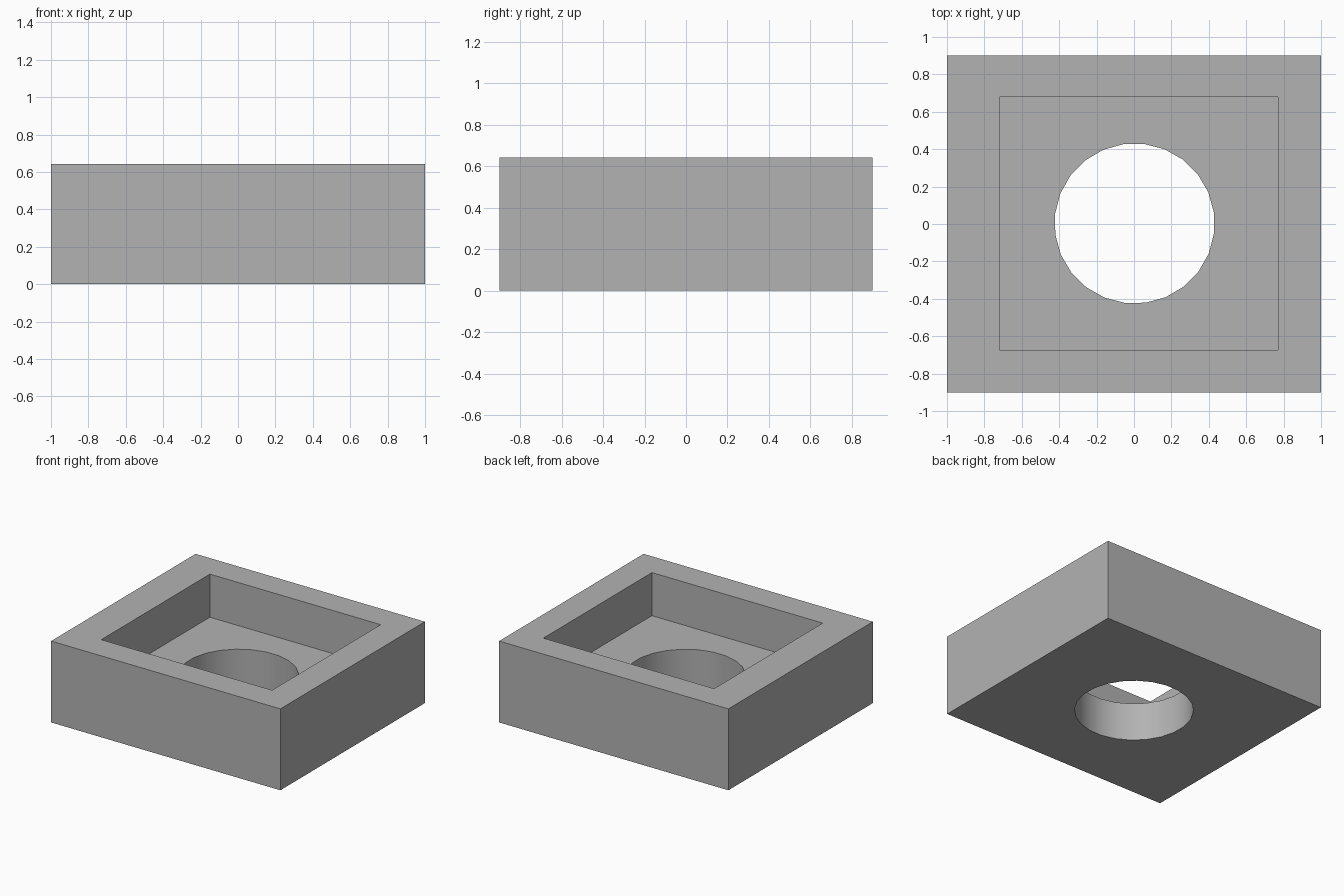
import bpy
import bmesh
from math import cos, sin, radians, tau

cube = bpy.data.objects.get("Cube")
if cube:
    bpy.data.objects.remove(cube, do_unlink=True)

HEIGHT, FLOOR = 0.642, 0.302
SIDES, RADIUS = 24, 0.428

grey = bpy.data.materials.new("plain grey")
grey.use_nodes = True
colour = (0.45, 0.45, 0.45, 1)
grey.diffuse_color = colour
grey.node_tree.nodes["Principled BSDF"].inputs["Base Color"].default_value = colour


def rectangle(x0, x1, y0, y1):
    return [(x0, y0), (x1, y0), (x1, y1), (x0, y1)]


outer = rectangle(-1, 1, -0.9, 0.9)
pocket = rectangle(-0.72, 0.77, -0.675, 0.678)
bore = [(0.003 + RADIUS * cos(a), 0.003 + RADIUS * sin(a))
        for a in (radians(8) + tau * i / SIDES for i in range(SIDES))]

bm = bmesh.new()


def ring(points, z):
    """Closed loop of edges at one height."""
    verts = [bm.verts.new((x, y, z)) for x, y in points]
    return [bm.edges.new((v, verts[i - 1])) for i, v in enumerate(verts)]


outer_low, outer_top = ring(outer, 0), ring(outer, HEIGHT)
pocket_low, pocket_top = ring(pocket, FLOOR), ring(pocket, HEIGHT)
bore_low, bore_top = ring(bore, 0), ring(bore, FLOOR)

# Upright walls: outside, pocket and bore
for low, top in ((outer_low, outer_top), (pocket_low, pocket_top), (bore_low, bore_top)):
    bmesh.ops.bridge_loops(bm, edges=low + top)

# Level faces with holes: rim, pocket floor and underside
for outside, inside in ((outer_top, pocket_top), (pocket_low, bore_top), (outer_low, bore_low)):
    bmesh.ops.triangle_fill(bm, edges=outside + inside, use_beauty=True)

bmesh.ops.recalc_face_normals(bm, faces=bm.faces)
bmesh.ops.dissolve_limit(bm, angle_limit=radians(1), verts=bm.verts, edges=bm.edges)

mesh = bpy.data.meshes.new("recessed_block")
bm.to_mesh(mesh)
bm.free()
mesh.materials.append(grey)
block = bpy.data.objects.new("recessed_block", mesh)
bpy.context.collection.objects.link(block)

# Smooth bore wall, crisp corners elsewhere
bpy.context.view_layer.objects.active = block
block.select_set(True)
bpy.ops.object.shade_smooth_by_angle(angle=radians(30))
